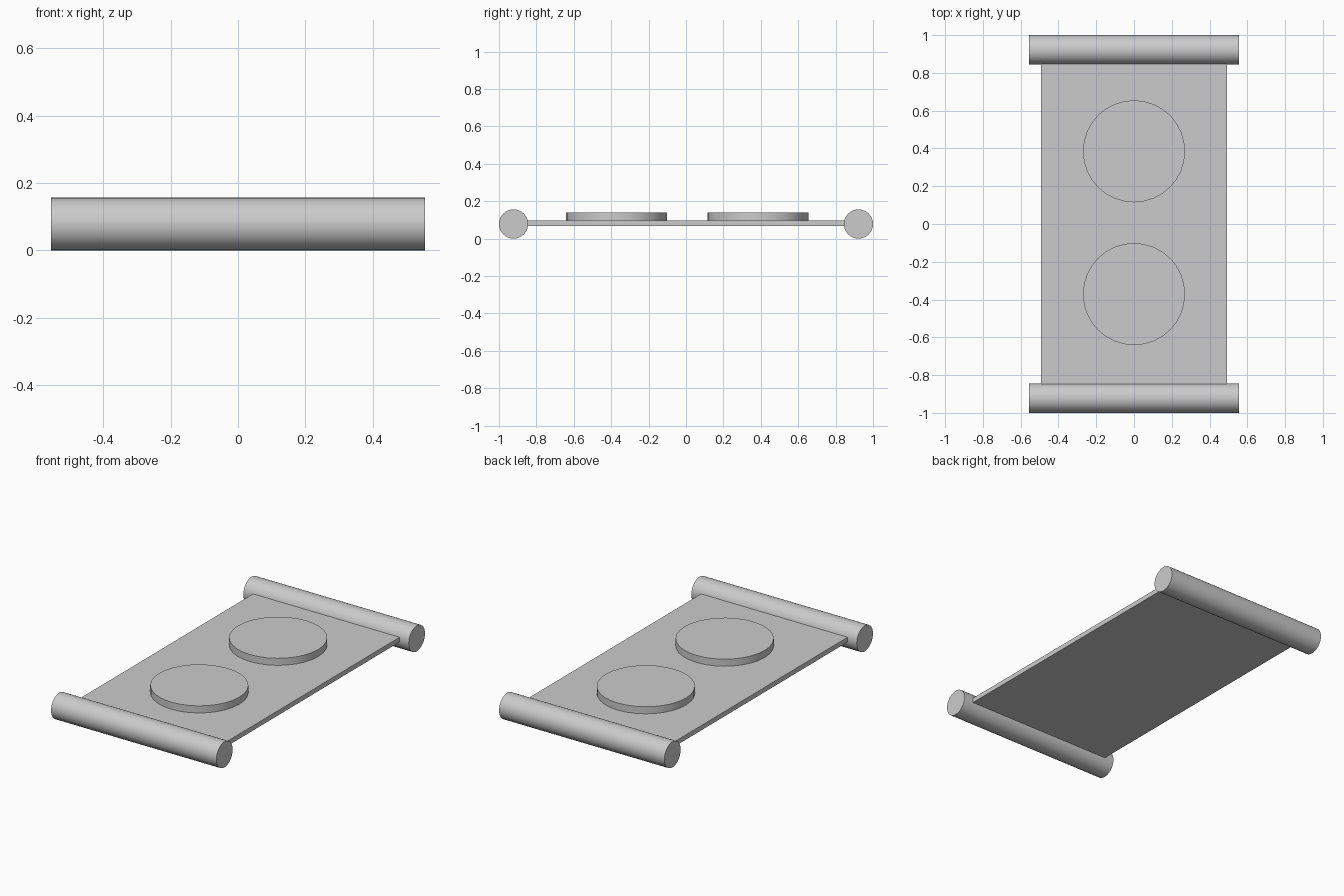
import bpy
from math import pi

if "Cube" in bpy.data.objects:
    bpy.data.objects.remove(bpy.data.objects["Cube"])

ROD_R = 0.078
ROD_Y = 1 - ROD_R


def cylinder(name, radius, depth, location, rotation=(0, 0, 0), sides=32):
    bpy.ops.mesh.primitive_cylinder_add(vertices=sides, radius=radius, depth=depth,
                                        location=location, rotation=rotation)
    obj = bpy.context.object
    obj.name = name
    bpy.ops.object.transform_apply(location=False, rotation=True, scale=True)
    bpy.ops.object.shade_smooth_by_angle(angle=pi / 6)
    return obj


# Flat sheet, its ends tucked into the rods
bpy.ops.mesh.primitive_cube_add(size=1, location=(0, 0, 0.0825))
panel = bpy.context.object
panel.name = "panel"
panel.scale = (0.984, 2 * 0.86, 0.029)
bpy.ops.object.transform_apply(location=False, rotation=False, scale=True)

# Rods across the front and back ends
for name, side in (("front_rod", -1), ("back_rod", 1)):
    cylinder(name, ROD_R, 1.11, (0, side * ROD_Y, ROD_R), (0, pi / 2, 0))

# Two raised discs, seated slightly into the sheet
for name, y in (("front_disc", -0.371), ("back_disc", 0.385)):
    cylinder(name, 0.27, 0.05, (0, y, 0.115))
